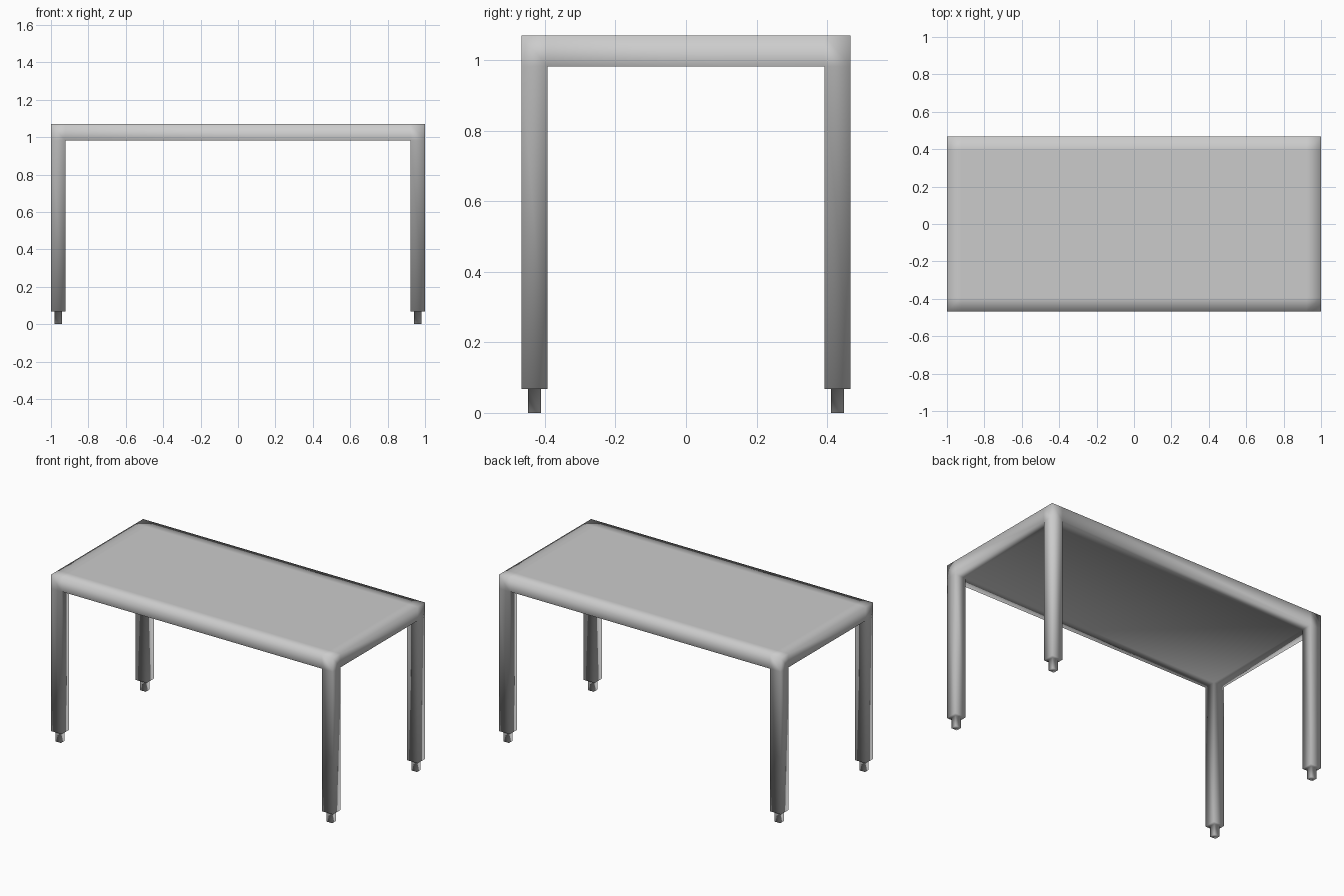
import bpy
import bmesh
from mathutils import Vector

default = bpy.data.objects.get("Cube")
if default:
    bpy.data.objects.remove(default, do_unlink=True)

HALF_X, HALF_Y = 1.0, 0.467      # outer half sizes
IN_X, IN_Y = 0.923, 0.392        # inner edges of the legs
TOP, UNDERSIDE, LEG_END = 1.07, 0.982, 0.068

grey = bpy.data.materials.new("plain_grey")
grey.use_nodes = True
colour = (0.6, 0.6, 0.6, 1.0)
grey.diffuse_color = colour
grey.node_tree.nodes["Principled BSDF"].inputs["Base Color"].default_value = colour


def extrude(bm, face, dz):
    """Extrude one face straight along z and return the new end face."""
    new = bmesh.ops.extrude_discrete_faces(bm, faces=[face])["faces"][0]
    bmesh.ops.translate(bm, verts=new.verts, vec=Vector((0, 0, dz)))
    return new


bm = bmesh.new()
# Table slab: a three by three grid whose border is as wide as the legs
bmesh.ops.create_grid(bm, x_segments=3, y_segments=3, size=1)
for v in bm.verts:
    x, y = v.co.x, v.co.y
    v.co.x = (HALF_X if abs(x) > 0.9 else IN_X) * (1 if x > 0 else -1)
    v.co.y = (HALF_Y if abs(y) > 0.9 else IN_Y) * (1 if y > 0 else -1)
    v.co.z = TOP
solid = bmesh.ops.extrude_face_region(bm, geom=bm.faces[:], use_keep_orig=True)
lower = [g for g in solid["geom"] if isinstance(g, bmesh.types.BMFace)]
for v in {v for f in lower for v in f.verts}:
    v.co.z = UNDERSIDE
bmesh.ops.recalc_face_normals(bm, faces=bm.faces[:])

# Legs and narrow feet grow from the corner faces of the flat underside
for f in lower:
    c = f.calc_center_median()
    if abs(c.x) > IN_X and abs(c.y) > IN_Y:
        leg_end = extrude(bm, f, LEG_END - UNDERSIDE)
        bmesh.ops.inset_individual(bm, faces=[leg_end], thickness=0.0185,
                                   use_even_offset=True)
        extrude(bm, leg_end, -LEG_END)
bmesh.ops.recalc_face_normals(bm, faces=bm.faces[:])

# The whole frame is softly shaded as one piece
for f in bm.faces:
    f.smooth = True
mesh = bpy.data.meshes.new("table_frame")
bm.to_mesh(mesh)
bm.free()
mesh.materials.append(grey)
bpy.context.collection.objects.link(bpy.data.objects.new("table_frame", mesh))
